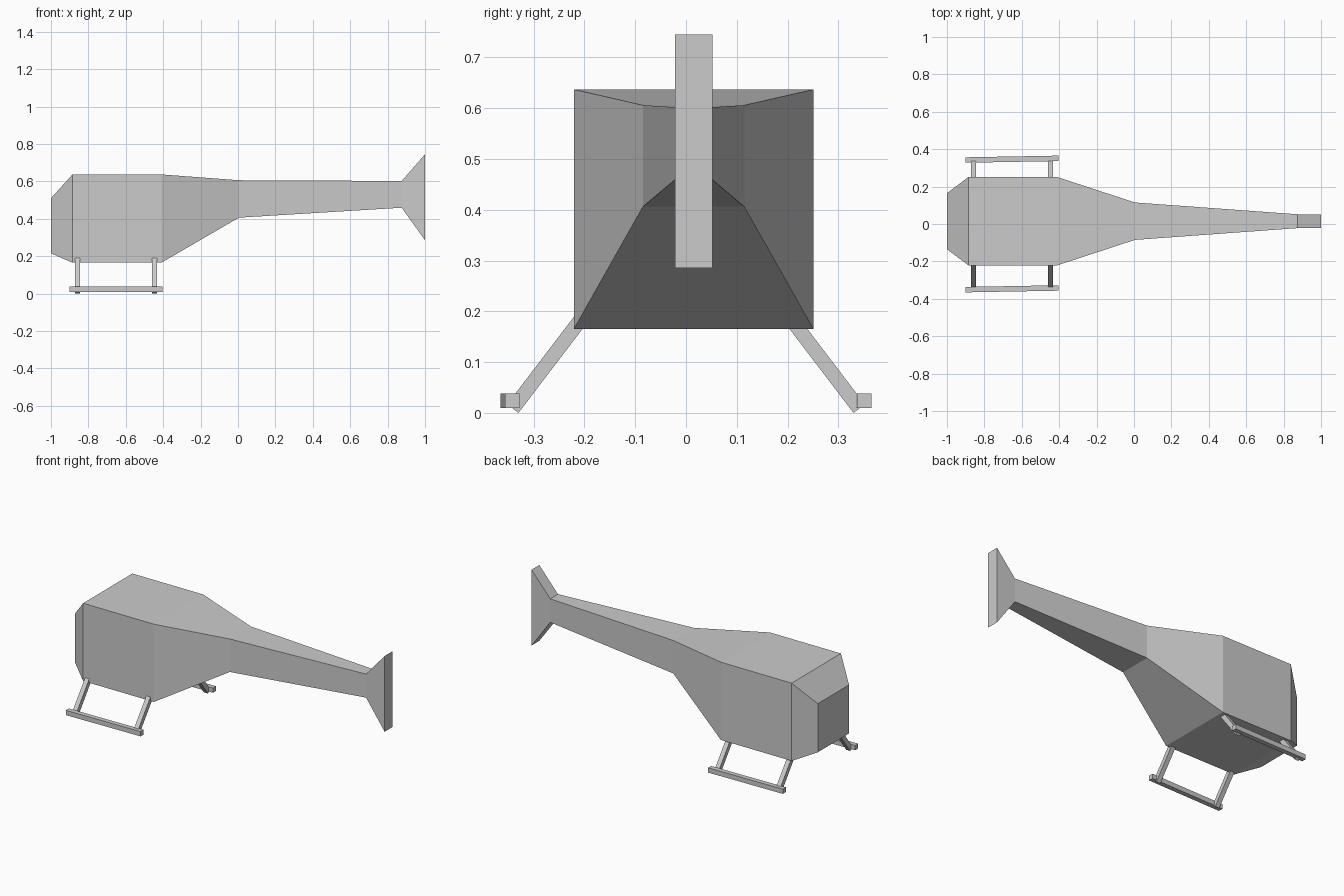
import bpy, bmesh
from mathutils import Vector

if "Cube" in bpy.data.objects:
    bpy.data.objects.remove(bpy.data.objects["Cube"])


def loft(name, rings):
    """Skin a row of four-point rings and cap both ends."""
    bm = bmesh.new()
    loops = [[bm.verts.new(p) for p in ring] for ring in rings]
    for a, b in zip(loops, loops[1:]):
        for i in range(4):
            j = (i + 1) % 4
            bm.faces.new((a[i], a[j], b[j], b[i]))
    bm.faces.new(loops[0])
    bm.faces.new(loops[-1])
    bmesh.ops.recalc_face_normals(bm, faces=bm.faces)
    mesh = bpy.data.meshes.new(name)
    bm.to_mesh(mesh)
    bm.free()
    obj = bpy.data.objects.new(name, mesh)
    bpy.context.collection.objects.link(obj)
    return obj


def beam(name, start, end, side, width):
    """Square bar between two points, one cross axis along side."""
    start, end = Vector(start), Vector(end)
    u = Vector(side) * width / 2
    v = (end - start).cross(u).normalized() * width / 2
    return loft(name, [[p + u + v, p + u - v, p - u - v, p - u + v]
                       for p in (start, end)])


# Fuselage, tail boom and tail fin: x, half width, bottom z, top z
MID_Y = 0.015
sections = [
    (-1.0, 0.15, 0.215, 0.51),
    (-0.885, 0.236, 0.165, 0.637),
    (-0.41, 0.236, 0.165, 0.637),
    (0.005, 0.10, 0.406, 0.606),
    (0.875, 0.037, 0.459, 0.602),
    (1.0, 0.037, 0.285, 0.745),
]
loft("fuselage_and_tail", [
    [(x, MID_Y - w, lo), (x, MID_Y + w, lo), (x, MID_Y + w, hi), (x, MID_Y - w, hi)]
    for x, w, lo, hi in sections])

# Landing gear: slanted struts and slightly skewed runners on each side
for s, label in ((-1, "front"), (1, "back")):
    for x, end in ((-0.858, "nose"), (-0.447, "tail")):
        beam(f"{label}_{end}_strut", (x, s * 0.341, 0.0085),
             (x, s * 0.195, 0.20), (1, 0, 0), 0.028)
    beam(f"{label}_runner", (-0.90, s * 0.3465 - 0.0045, 0.024),
         (-0.404, s * 0.3465 + 0.0045, 0.024), (0, 0, 1), 0.029)
